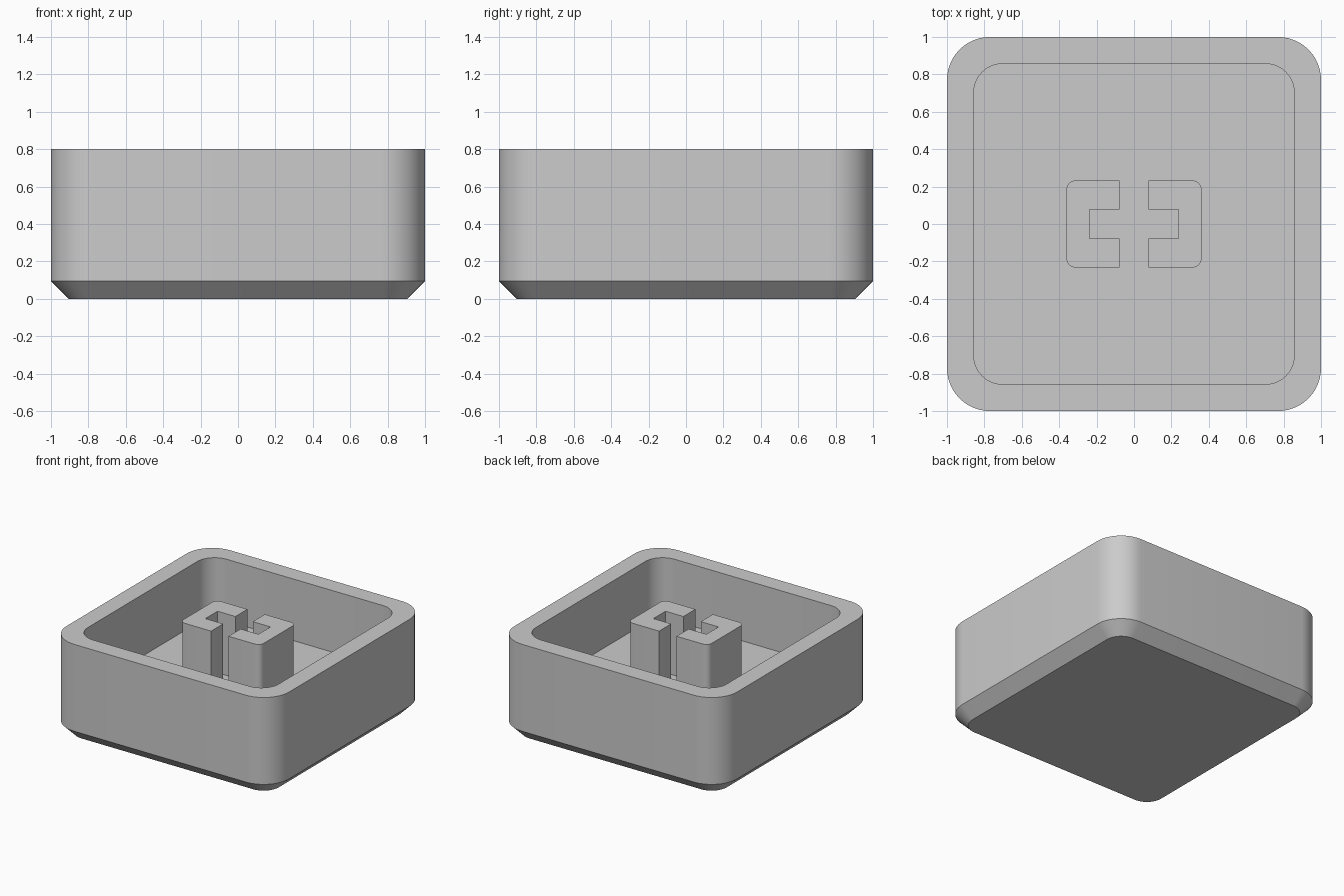
import bpy, bmesh, math
from mathutils import Vector

cube = bpy.data.objects.get("Cube")
if cube:
    bpy.data.objects.remove(cube, do_unlink=True)

HEIGHT, FLOOR, CHAMFER = 0.8, 0.3, 0.095

grey = bpy.data.materials.new("light grey")
grey.use_nodes = True
colour = (0.6, 0.6, 0.6, 1)
grey.diffuse_color = colour
grey.node_tree.nodes["Principled BSDF"].inputs["Base Color"].default_value = colour


def rounded(corners, steps=12):
    """Outline of a right-angled polygon given as (x, y, fillet radius)."""
    outline = []
    for i, (x, y, r) in enumerate(corners):
        p = Vector((x, y))
        if r == 0:
            outline.append(p)
            continue
        before = (Vector(corners[i - 1][:2]) - p).normalized()
        after = (Vector(corners[(i + 1) % len(corners)][:2]) - p).normalized()
        centre = p + (before + after) * r
        for k in range(steps + 1):
            a = math.pi / 2 * k / steps
            outline.append(centre - (after * math.cos(a) + before * math.sin(a)) * r)
    return outline


def square(half, r):
    return rounded([(-half, -half, r), (half, -half, r), (half, half, r), (-half, half, r)])


def loft(name, sections):
    """Skin a stack of (outline, z) sections and cap both ends."""
    bm = bmesh.new()
    rings = [[bm.verts.new((p.x, p.y, z)) for p in outline] for outline, z in sections]
    for low, high in zip(rings, rings[1:]):
        for i in range(len(low)):
            j = (i + 1) % len(low)
            bm.faces.new((low[i], low[j], high[j], high[i]))
    bm.faces.new(rings[0][::-1])
    bm.faces.new(rings[-1])
    bmesh.ops.recalc_face_normals(bm, faces=bm.faces)
    mesh = bpy.data.meshes.new(name)
    bm.to_mesh(mesh)
    bm.free()
    mesh.materials.append(grey)
    obj = bpy.data.objects.new(name, mesh)
    bpy.context.collection.objects.link(obj)
    bpy.ops.object.select_all(action='DESELECT')
    obj.select_set(True)
    bpy.context.view_layer.objects.active = obj
    bpy.ops.object.shade_smooth_by_angle(angle=math.radians(30))


# Open shell: chamfered base, outer wall, rim, inner wall, floor
loft("shell", [
    (square(1 - CHAMFER, 0.23 - CHAMFER), 0),
    (square(1, 0.23), CHAMFER),
    (square(1, 0.23), HEIGHT),
    (square(0.857, 0.155), HEIGHT),
    (square(0.857, 0.155), FLOOR),
])

# Two mirrored C-shaped posts that form the cross socket
outer, depth, gap, slot, fillet = 0.361, 0.233, 0.078, 0.238, 0.05
post = [(gap, -depth, 0), (outer, -depth, fillet), (outer, depth, fillet), (gap, depth, 0),
        (gap, gap, 0), (slot, gap, 0), (slot, -gap, 0), (gap, -gap, 0)]
for name, side in (("left_post", 1), ("right_post", -1)):
    outline = rounded([(side * x, y, r) for x, y, r in post])
    loft(name, [(outline, FLOOR - 0.01), (outline, HEIGHT)])
